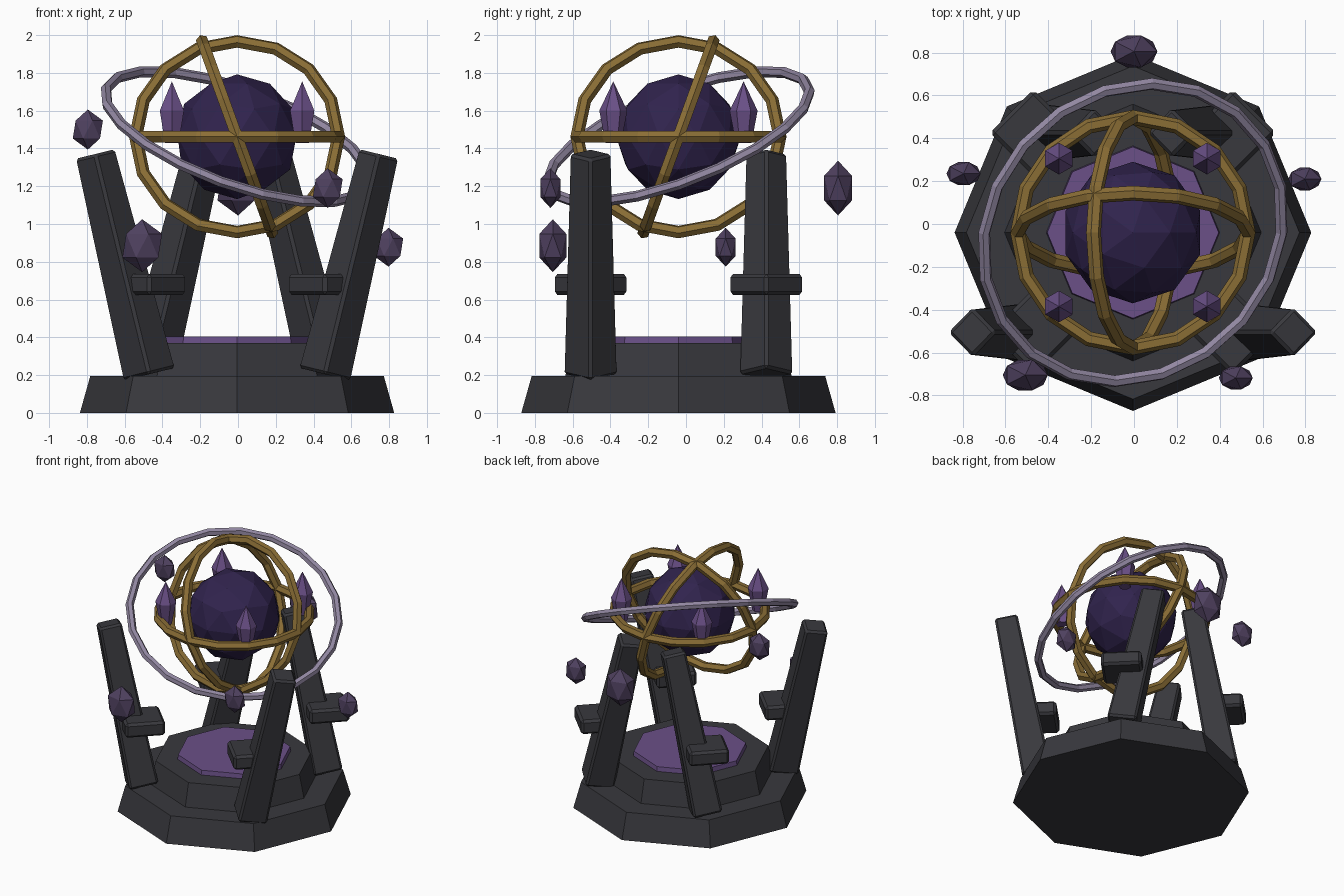
import bpy, bmesh, math
from mathutils import Matrix, Vector, Euler

if "Cube" in bpy.data.objects:
    bpy.data.objects.remove(bpy.data.objects["Cube"])

CX, CY = -0.005, -0.04          # shared axis of base, core and rings
CORE = Vector((CX, CY, 1.462))


def material(name, rgb):
    m = bpy.data.materials.new(name)
    m.diffuse_color = (*rgb, 1)
    m.use_nodes = True
    m.node_tree.nodes["Principled BSDF"].inputs["Base Color"].default_value = m.diffuse_color
    return m


STONE = material("dark_stone", (0.040, 0.040, 0.047))
GOLD = material("old_gold", (0.255, 0.155, 0.036))
LILAC = material("pale_lilac", (0.29, 0.245, 0.36))
VIOLET = material("violet", (0.145, 0.080, 0.245))
CORE_MAT = material("deep_purple", (0.030, 0.017, 0.075))
ROCK_MAT = material("grey_purple", (0.078, 0.052, 0.115))


def finish(bm, name, mat, matrix=Matrix(), bevel=0):
    bmesh.ops.recalc_face_normals(bm, faces=bm.faces)
    mesh = bpy.data.meshes.new(name)
    bm.to_mesh(mesh)
    bm.free()
    mesh.materials.append(mat)
    ob = bpy.data.objects.new(name, mesh)
    bpy.context.collection.objects.link(ob)
    ob.matrix_world = matrix
    if bevel:
        mod = ob.modifiers.new("edge_bevel", 'BEVEL')
        mod.width = bevel
        mod.segments = 1
    return ob


def lathe(name, mat, levels, sides, matrix=Matrix(), bevel=0):
    """Stack of polygons given as (radius, z), capped at both ends."""
    bm = bmesh.new()
    rings = []
    for r, z in levels:
        n = sides if r > 0 else 1
        rings.append([bm.verts.new((r * math.cos(2 * math.pi * i / sides + math.pi / 2),
                                    r * math.sin(2 * math.pi * i / sides + math.pi / 2), z))
                      for i in range(n)])
    for a, b in zip(rings, rings[1:]):
        for i in range(sides):
            j = (i + 1) % sides
            if len(b) == 1:
                bm.faces.new((a[i], a[j], b[0]))
            else:
                bm.faces.new((a[i], a[j], b[j], b[i]))
    for ring in (rings[0], rings[-1]):
        if len(ring) > 2:
            bm.faces.new(ring)
    return finish(bm, name, mat, matrix, bevel)


def ring(name, mat, major, minor, segments, rotation):
    """Faceted hoop around the core, tilted in degrees."""
    bm = bmesh.new()
    sides = 6
    grid = []
    for i in range(segments):
        a = 2 * math.pi * i / segments
        loop = []
        for k in range(sides):
            b = 2 * math.pi * k / sides
            r = major + minor * math.cos(b)
            loop.append(bm.verts.new((r * math.cos(a), r * math.sin(a), minor * math.sin(b))))
        grid.append(loop)
    for i in range(segments):
        p, q = grid[i], grid[(i + 1) % segments]
        for k in range(sides):
            m = (k + 1) % sides
            bm.faces.new((p[k], q[k], q[m], p[m]))
    rot = Euler([math.radians(d) for d in rotation]).to_matrix().to_4x4()
    return finish(bm, name, mat, Matrix.Translation(CORE) @ rot)


def ico(name, mat, subdivisions, scale, location):
    bm = bmesh.new()
    bmesh.ops.create_icosphere(bm, subdivisions=subdivisions, radius=1)
    bmesh.ops.scale(bm, vec=scale, verts=bm.verts)
    return finish(bm, name, mat, Matrix.Translation(location))


# Stepped octagonal base with inset disc
centre = Matrix.Translation((CX, CY, 0))
lathe("base_lower", STONE, [(0.832, 0), (0.777, 0.195)], 8, centre)
lathe("base_upper", STONE, [(0.60, 0.19), (0.56, 0.37)], 8, centre)
lathe("base_disc", VIOLET, [(0.405, 0.365), (0.40, 0.405)], 8, centre)

# Four leaning tapered pillars, each with a square collar block
for sx, side in ((-1, "left"), (1, "right")):
    for sy, end in ((-1, "front"), (1, "back")):
        x, y = CX + sx * 0.465, CY + sy * 0.465
        lean = -sx * sy * 0.24        # front pair leans out, back pair leans in
        lathe(f"pillar_{end}_{side}", STONE, [(0.148, 0), (0.115, 1.2)], 4,
              Matrix.Translation((x, y, 0.205)) @ Matrix.Rotation(lean, 4, 'Y'), 0.015)
        lathe(f"block_{end}_{side}", STONE, [(0.202, 0.625), (0.202, 0.735)], 4,
              Matrix.Translation((x, y, 0)), 0.018)
        # Upright crystal beside the core
        lathe(f"crystal_{end}_{side}", VIOLET,
              [(0.042, 1.43), (0.074, 1.60), (0, 1.755)], 6,
              Matrix.Translation((CX + sx * 0.345, CY + sy * 0.345, 0)))

# Faceted core
ico("core", CORE_MAT, 2, (0.33, 0.33, 0.33), CORE)

# Gold cage and wide outer hoop
ring("cage_ring_level", GOLD, 0.537, 0.035, 16, (0, 0, 0))
ring("cage_ring_front", GOLD, 0.537, 0.035, 16, (70, 0, 0))
ring("cage_ring_side", GOLD, 0.537, 0.035, 16, (0, 70, 0))
ring("outer_ring", LILAC, 0.738, 0.029, 20, (20, 20, 0))

# Floating rocks: position and height radius
for i, (x, y, z, h) in enumerate((
        (0.0, 0.805, 1.19, 0.145), (-0.795, 0.235, 1.50, 0.106),
        (0.797, 0.21, 0.877, 0.103), (-0.507, -0.705, 0.885, 0.14),
        (0.475, -0.718, 1.19, 0.105))):
    ico(f"floating_rock_{i + 1}", ROCK_MAT, 1, (h * 0.84, h * 0.6, h), (x, y, z))
